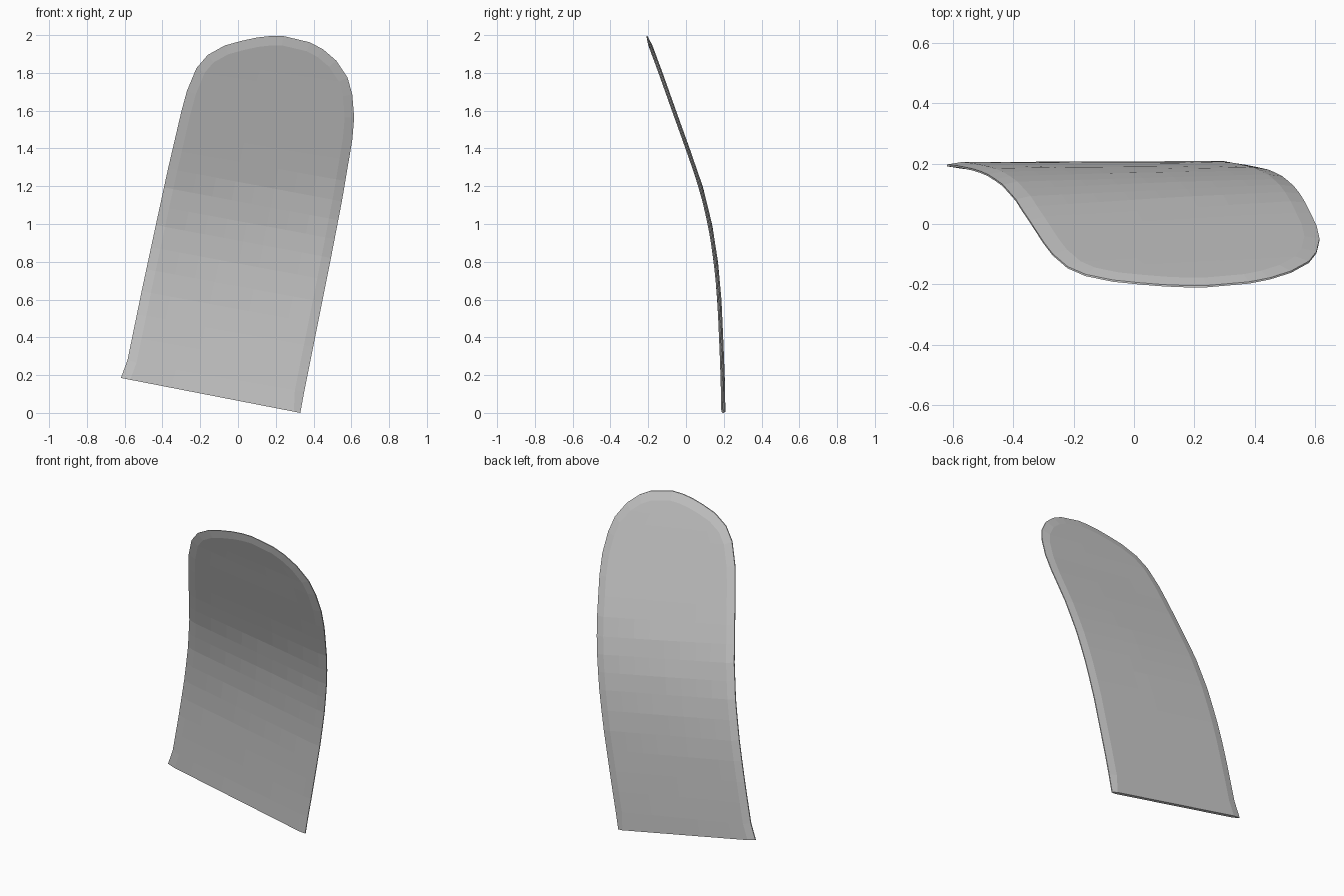
import bpy, bmesh
from mathutils import Vector

if "Cube" in bpy.data.objects:
    bpy.data.objects.remove(bpy.data.objects["Cube"])

# Silhouette seen from the front (x, z): paired left / right points, bottom to crown
LEFT = [(-.62, .19), (-.585, .285), (-.51, .65), (-.435, 1.0), (-.37, 1.3), (-.30, 1.6),
        (-.27, 1.71), (-.22, 1.83), (-.16, 1.90), (-.07, 1.95), (.02, 1.975), (.10, 1.992), (.17, 2.0)]
RIGHT = [(.33, .005), (.35, .115), (.422, .475), (.492, .825), (.55, 1.125), (.605, 1.45),
         (.615, 1.57), (.605, 1.69), (.58, 1.78), (.52, 1.87), (.45, 1.93), (.38, 1.967), (.24, 2.0)]
# Side profile: y at every 0.2 of height
BEND = [.198, .194, .186, .177, .159, .128, .079, .010, -.062, -.133, -.207]
COLS, RIM, EDGE, CORE = 8, .05, .003, .011


def bend(z):
    s = min(max(z / .2, 0), 9.999)
    i = int(s)
    return BEND[i] + (BEND[i + 1] - BEND[i]) * (s - i)


def refine(points):
    # Extra rows along the long straight sides
    out = []
    for a, b in zip(points, points[1:]):
        a, b = Vector(a), Vector(b)
        n = 3 if points.index(tuple(round(c, 3) for c in a)) in (1, 2, 3, 4) else 1
        out += [a.lerp(b, k / n) for k in range(n)]
    return out + [Vector(points[-1])]


left, right = refine(LEFT), refine(RIGHT)
rows = len(left)
outer = left + right[::-1]

# Inner outline, offset inward from the silhouette
inner = []
for i, p in enumerate(outer):
    if i in (0, len(outer) - 1):
        q = (outer[-1] - outer[0]).normalized() * (RIM if i == 0 else -RIM * .7)
    else:
        t = (outer[i + 1] - outer[i - 1]).normalized()
        q = Vector((t.y, -t.x)) * RIM
    inner.append(p + q)

bm = bmesh.new()


def vert(p, offset):
    return bm.verts.new((p.x, bend(p.y) + offset, p.y))


def skin(sign):
    # One side of the panel: core grid plus thinning rim
    rim = [vert(p, sign * EDGE) for p in outer]
    grid = [[vert(inner[j].lerp(inner[-1 - j], c / COLS), sign * CORE)
             for c in range(COLS + 1)] for j in range(rows)]
    for a, b in zip(grid, grid[1:]):
        for c in range(COLS):
            bm.faces.new((a[c], a[c + 1], b[c + 1], b[c]))
    core = [r[0] for r in grid] + [r[-1] for r in grid[::-1]]
    for i in range(len(rim) - 1):
        if i == rows - 1:
            bm.faces.new([rim[i], rim[i + 1]] + grid[-1][::-1])
        else:
            bm.faces.new((rim[i], rim[i + 1], core[i + 1], core[i]))
    return rim, [rim[0]] + grid[0] + [rim[-1]]


front_rim, front_base = skin(-1)
back_rim, back_base = skin(1)
# Close the thin outer edge and the flat base
for f, b in ((front_rim, back_rim), (front_base, back_base)):
    for i in range(len(f) - 1):
        bm.faces.new((f[i], f[i + 1], b[i + 1], b[i]))
bmesh.ops.recalc_face_normals(bm, faces=bm.faces)
low = min(v.co.z for v in bm.verts)
bmesh.ops.translate(bm, verts=bm.verts, vec=(0, 0, -low))

mesh = bpy.data.meshes.new("curved_panel")
bm.to_mesh(mesh)
bm.free()
panel = bpy.data.objects.new("curved_panel", mesh)
bpy.context.collection.objects.link(panel)
